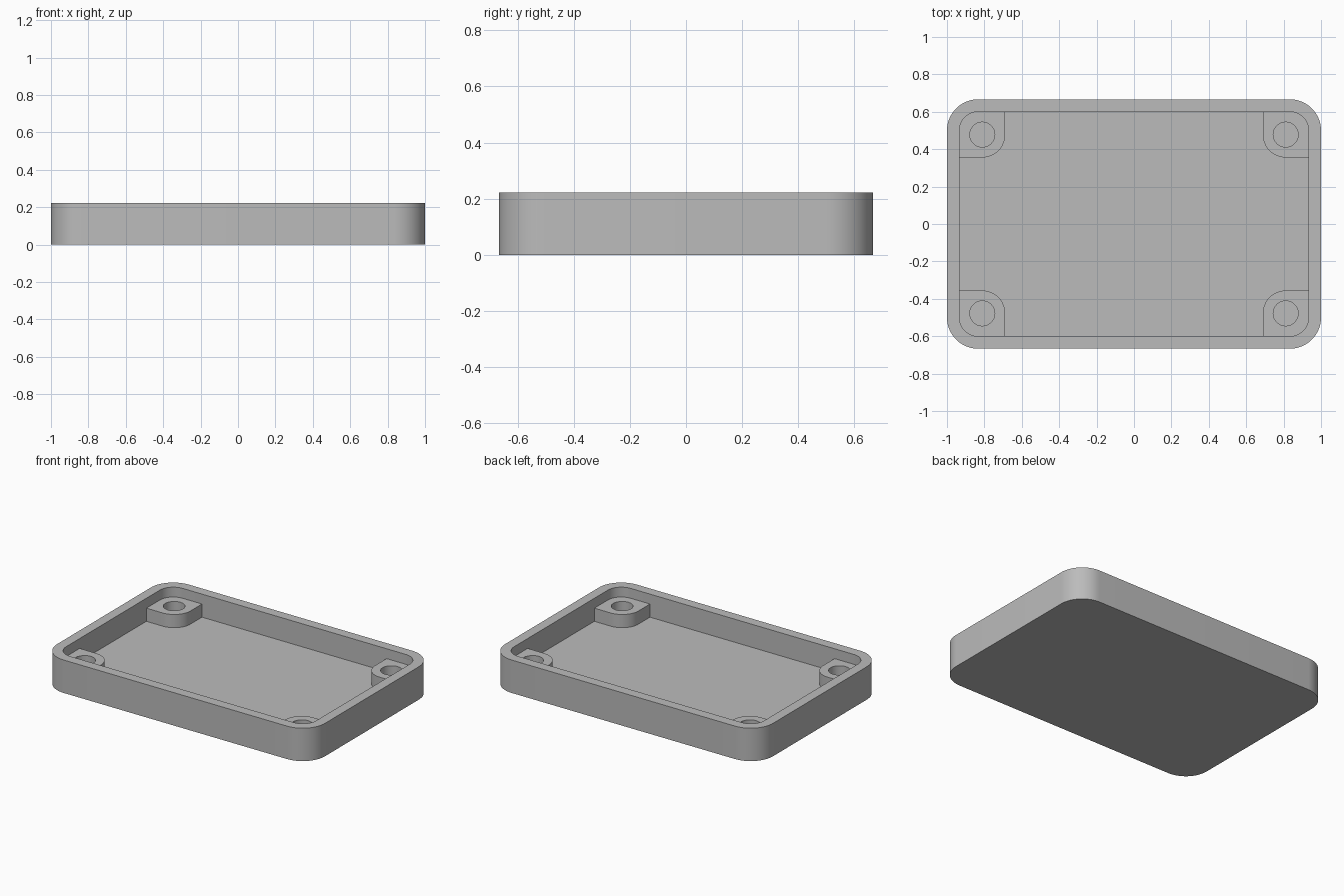
import bpy, bmesh, math

if "Cube" in bpy.data.objects:
    bpy.data.objects.remove(bpy.data.objects["Cube"])

U = 2 / 90                      # one design unit; the tray is 90 x 60 x 10
HX, HY, H = 45 * U, 30 * U, 10 * U
WALL, FLOOR, BOSS_TOP = 3 * U, 3 * U, 7 * U
R = 7.5 * U                     # outer corner radius

grey = bpy.data.materials.new("plain grey")
grey.diffuse_color = (0.5, 0.5, 0.5, 1)
grey.use_nodes = True
grey.node_tree.nodes["Principled BSDF"].inputs["Base Color"].default_value = grey.diffuse_color


def prism(name, x0, x1, y0, y1, z0, z1, radii, sx=1, sy=1, steps=16):
    """Upright block; radii go counter-clockwise from the (x0, y0) corner."""
    corners = [(x0, y0, 1, 1, 180), (x1, y0, -1, 1, 270),
               (x1, y1, -1, -1, 0), (x0, y1, 1, -1, 90)]
    pts = []
    for (x, y, dx, dy, a0), r in zip(corners, radii):
        for i in range(steps + 1 if r else 1):
            a = math.radians(a0 + 90 * i / steps)
            pts.append((x + r * (dx + math.cos(a)), y + r * (dy + math.sin(a))))
    bm = bmesh.new()
    face = bm.faces.new([bm.verts.new((sx * x, sy * y, z0)) for x, y in pts])
    top = bmesh.ops.extrude_face_region(bm, geom=[face])["geom"]
    bmesh.ops.translate(bm, vec=(0, 0, z1 - z0),
                        verts=[v for v in top if isinstance(v, bmesh.types.BMVert)])
    bmesh.ops.remove_doubles(bm, verts=bm.verts, dist=1e-5)
    bmesh.ops.recalc_face_normals(bm, faces=bm.faces)
    mesh = bpy.data.meshes.new(name)
    bm.to_mesh(mesh)
    bm.free()
    mesh.materials.append(grey)
    ob = bpy.data.objects.new(name, mesh)
    bpy.context.collection.objects.link(ob)
    return ob


def combine(target, other, operation):
    """Apply a boolean and discard the helper."""
    mod = target.modifiers.new("cut", 'BOOLEAN')
    mod.operation, mod.object, mod.solver = operation, other, 'EXACT'
    bpy.context.view_layer.objects.active = target
    bpy.ops.object.modifier_apply(modifier=mod.name)
    bpy.data.objects.remove(other, do_unlink=True)


# Rounded tray with its cavity
tray = prism("tray", -HX, HX, -HY, HY, 0, H, [R] * 4)
ix, iy = HX - WALL, HY - WALL
combine(tray, prism("cavity", -ix, ix, -iy, iy, FLOOR, H + 0.1, [R - WALL] * 4), 'DIFFERENCE')

# Corner bosses, rooted in the walls and floor, each with a blind screw hole
cx, cy, boss_r, hole_r, root = HX - 8.5 * U, HY - 8.5 * U, 5.5 * U, 3 * U, 1.5 * U
for sx in (-1, 1):
    for sy in (-1, 1):
        combine(tray, prism("boss", cx - boss_r, ix + root, cy - boss_r, iy + root,
                            FLOOR - root, BOSS_TOP,
                            [boss_r, 0, R - WALL + root, 0], sx, sy), 'UNION')
        combine(tray, prism("screw_hole", cx - hole_r, cx + hole_r, cy - hole_r, cy + hole_r,
                            FLOOR, H + 0.1, [hole_r] * 4, sx, sy), 'DIFFERENCE')

# Smooth rounded corners, crisp rims
bpy.ops.object.select_all(action='DESELECT')
tray.select_set(True)
bpy.context.view_layer.objects.active = tray
bpy.ops.object.shade_smooth_by_angle(angle=math.radians(30))
